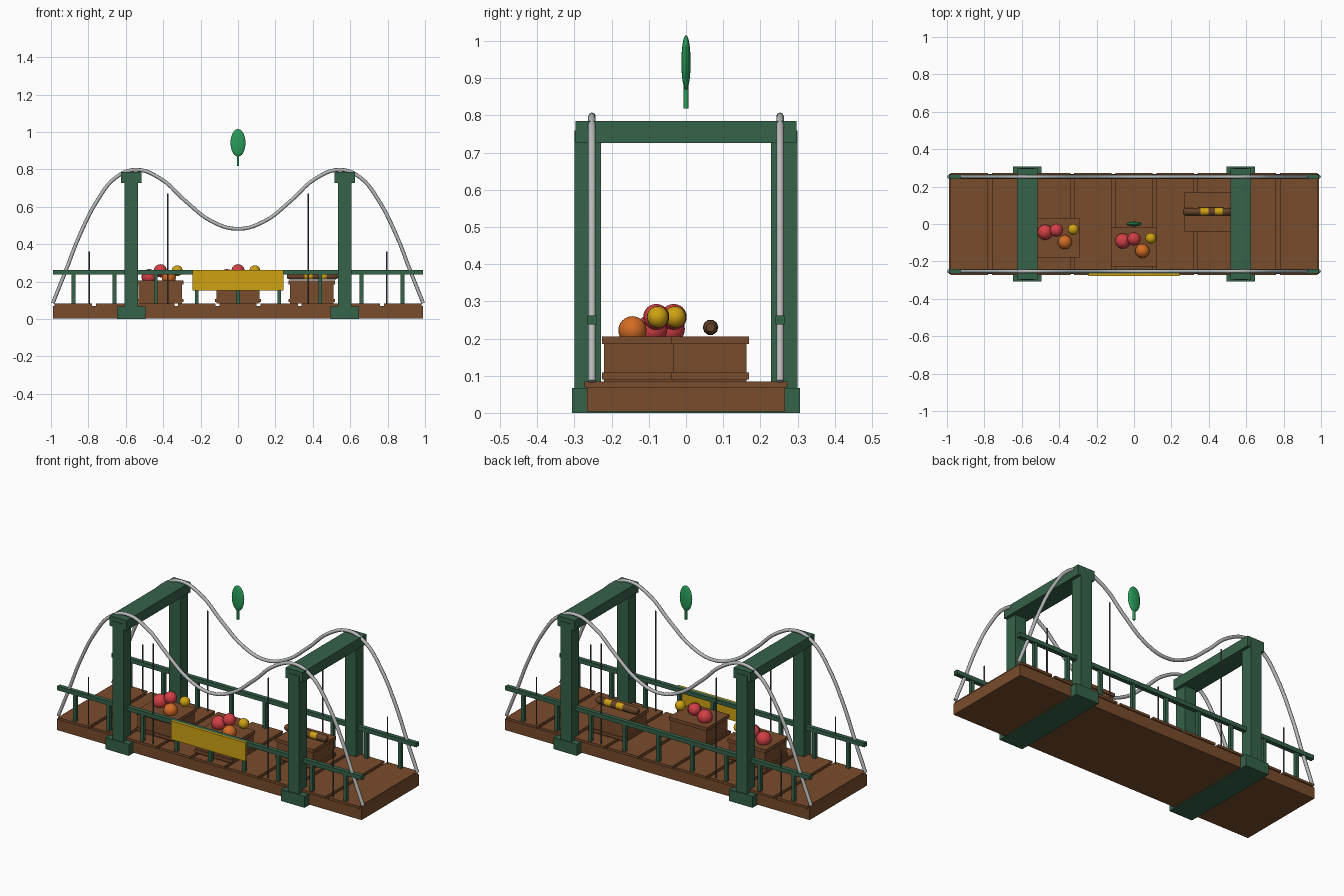
import bpy, bmesh, math
from mathutils import Matrix, Vector

if "Cube" in bpy.data.objects:
    bpy.data.objects.remove(bpy.data.objects["Cube"])


def material(name, r, g, b):
    m = bpy.data.materials.new(name)
    m.diffuse_color = (r, g, b, 1)
    m.use_nodes = True
    m.node_tree.nodes["Principled BSDF"].inputs["Base Color"].default_value = m.diffuse_color
    return m


WOOD = material("wood brown", 0.19, 0.072, 0.025)
BARK = material("dark brown", 0.13, 0.055, 0.022)
GREEN = material("painted green", 0.036, 0.122, 0.068)
STEEL = material("cable grey", 0.48, 0.49, 0.49)
ROD = material("rod grey", 0.09, 0.09, 0.095)
YELLOW = material("yellow", 0.62, 0.36, 0.006)
RED = material("red", 0.64, 0.05, 0.06)
ORANGE = material("orange", 0.64, 0.15, 0.018)
LEAF = material("leaf green", 0.022, 0.33, 0.1)


def finish(name, bm, *mats, smooth=False):
    me = bpy.data.meshes.new(name)
    bm.to_mesh(me)
    bm.free()
    ob = bpy.data.objects.new(name, me)
    bpy.context.collection.objects.link(ob)
    for m in mats:
        me.materials.append(m)
    if smooth:
        bpy.ops.object.select_all(action='DESELECT')
        ob.select_set(True)
        bpy.context.view_layer.objects.active = ob
        bpy.ops.object.shade_smooth_by_angle(angle=math.radians(50))
    return ob


def box(name, x, y, z, mat):
    """Box from (min, max) pairs on each axis."""
    bm = bmesh.new()
    c = Vector([(a[0] + a[1]) / 2 for a in (x, y, z)])
    s = [a[1] - a[0] for a in (x, y, z)]
    bmesh.ops.create_cube(bm, size=1, matrix=Matrix.Translation(c) @ Matrix.Diagonal((*s, 1)))
    return finish(name, bm, mat)


def ball(name, c, r, mat):
    bm = bmesh.new()
    bmesh.ops.create_uvsphere(bm, u_segments=20, v_segments=12, radius=1,
                              matrix=Matrix.Translation(c) @ Matrix.Diagonal((*r, 1)))
    return finish(name, bm, mat, smooth=True)


def rod(name, x, y, z0, z1, r, mat):
    bm = bmesh.new()
    bmesh.ops.create_cone(bm, cap_ends=True, segments=10, radius1=r, radius2=r, depth=z1 - z0,
                          matrix=Matrix.Translation((x, y, (z0 + z1) / 2)))
    return finish(name, bm, mat, smooth=True)


def around(c, half):
    return (c - half, c + half)


# Deck with nine top planks
box("deck", (-0.99, 0.99), (-0.266, 0.266), (0.004, 0.07), WOOD)
for i in range(9):
    box("plank", around((i - 4) * 0.22, 0.1), around(0, 0.273), (0.07, 0.084), WOOD)

# Two portal towers with footing beams
for x in (-0.571, 0.571):
    box("tower_foot", around(x, 0.076), around(0, 0.307), (0, 0.067), GREEN)
    box("tower_beam", around(x, 0.055), around(0, 0.297), (0.726, 0.785), GREEN)
    for s in (-1, 1):
        box("tower_post", around(x, 0.036), around(s * 0.264, 0.036), (0.02, 0.76), GREEN)

# Half profile of the main cable, mirrored about the middle
half = [(0.99, 0.085), (0.92, 0.26), (0.85, 0.44), (0.745, 0.645), (0.655, 0.755), (0.55, 0.798),
        (0.417, 0.752), (0.28, 0.63), (0.14, 0.522)]
profile = [(-x, z) for x, z in half] + [(0, 0.482)] + half[::-1]

for s in (-1, 1):
    y = s * 0.253
    # Main cable
    cu = bpy.data.curves.new("main_cable", 'CURVE')
    cu.dimensions = '3D'
    cu.bevel_depth = 0.01
    cu.bevel_resolution = 2
    cu.resolution_u = 5
    cu.use_fill_caps = True
    sp = cu.splines.new('BEZIER')
    sp.bezier_points.add(len(profile) - 1)
    for p, (x, z) in zip(sp.bezier_points, profile):
        p.co = (x, y, z)
        p.handle_left_type = p.handle_right_type = 'AUTO'
    cu.materials.append(STEEL)
    bpy.context.collection.objects.link(bpy.data.objects.new("main_cable", cu))

    # Hanger rods
    for x, top in ((0.375, 0.67), (0.795, 0.36)):
        for m in (-1, 1):
            rod("hanger_rod", m * x, y, 0.08, top, 0.004, ROD)

    # Railing and its posts
    box("rail", (-0.99, 0.99), around(y, 0.0125), (0.238, 0.262), GREEN)
    for i in range(9):
        box("rail_post", around((i - 4) * 0.22, 0.01), around(y, 0.01), (0.08, 0.24), GREEN)

# Yellow sign board on the front railing
box("sign_board", (-0.243, 0.243), (-0.277, -0.264), (0.153, 0.262), YELLOW)

# Crates with slat rims
crates = [(-0.415, -0.075), (0, -0.122), (0.395, 0.065)]
for x, y in crates:
    box("crate", around(x, 0.116), around(y, 0.098), (0.084, 0.201), WOOD)
    for z0, z1 in ((0.09, 0.108), (0.185, 0.205)):
        box("crate_rim", around(x, 0.124), around(y, 0.104), (z0, z1), WOOD)

# Fruit on the first two crates
for x, y in crates[:2]:
    for name, dx, dy, z, r, mat in (("large_red_fruit", -0.06, 0.031, 0.226, 0.041, RED),
                                    ("red_fruit", 0, 0.042, 0.258, 0.035, RED),
                                    ("orange_fruit", 0.045, -0.022, 0.222, 0.038, ORANGE),
                                    ("yellow_fruit", 0.09, 0.046, 0.258, 0.029, YELLOW)):
        ball(name, (x + dx, y + dy, z), (r, r, r), mat)

# Long roll with two yellow bands on the third crate
bm = bmesh.new()
stations = [(0.262, 0.012), (0.274, 0.02), (0.355, 0.021), (0.397, 0.021), (0.433, 0.021),
            (0.473, 0.021), (0.522, 0.02), (0.534, 0.012)]
rings = [[bm.verts.new((x, 0.066 + r * math.cos(a * math.tau / 10), 0.23 + r * math.sin(a * math.tau / 10)))
          for a in range(10)] for x, r in stations]
for i in range(len(rings) - 1):
    for a in range(10):
        b = (a + 1) % 10
        f = bm.faces.new((rings[i][a], rings[i][b], rings[i + 1][b], rings[i + 1][a]))
        f.material_index = 1 if i in (2, 4) else 0
bm.faces.new(rings[0])
bm.faces.new(rings[-1])
bmesh.ops.recalc_face_normals(bm, faces=bm.faces)
finish("banded_roll", bm, BARK, YELLOW, smooth=True)

# Floating leaf and stem
ball("leaf", (0, 0, 0.942), (0.04, 0.0125, 0.074), LEAF)
rod("leaf_stem", 0, 0, 0.818, 0.885, 0.007, LEAF)
